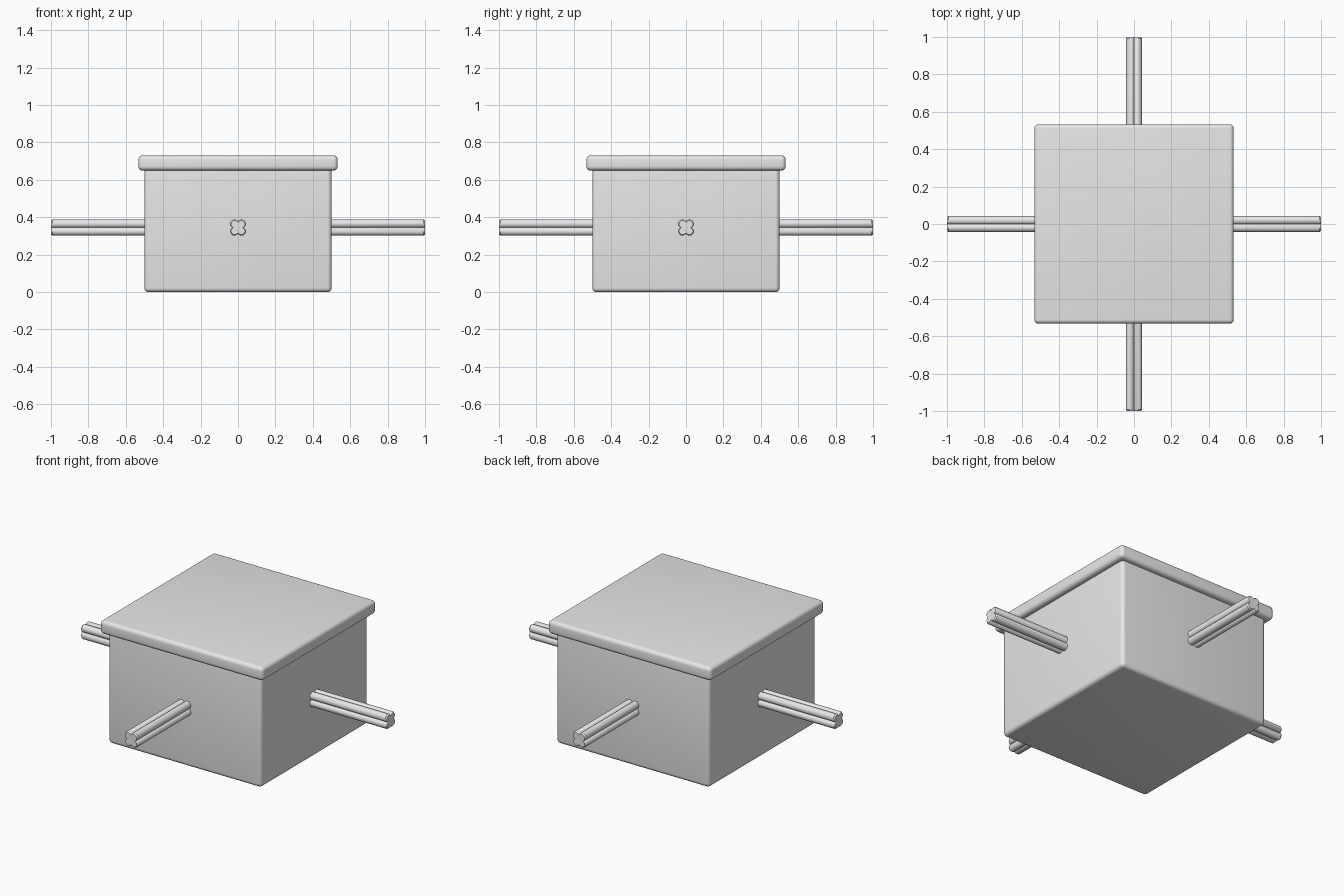
import bpy, bmesh, math
from mathutils import Vector

if "Cube" in bpy.data.objects:
    bpy.data.objects.remove(bpy.data.objects["Cube"])

grey = bpy.data.materials.new("plain_grey")
grey.diffuse_color = (0.8, 0.8, 0.8, 1)
grey.use_nodes = True
grey.node_tree.nodes["Principled BSDF"].inputs["Base Color"].default_value = grey.diffuse_color


def finish(obj, angle):
    obj.data.materials.append(grey)
    bpy.ops.object.select_all(action='DESELECT')
    obj.select_set(True)
    bpy.context.view_layer.objects.active = obj
    bpy.ops.object.shade_smooth_by_angle(angle=math.radians(angle))


def rounded_box(name, half, z0, z1, bevel):
    bpy.ops.mesh.primitive_cube_add(size=1, location=(0, 0, (z0 + z1) / 2))
    obj = bpy.context.object
    obj.name = name
    obj.scale = (2 * half, 2 * half, z1 - z0)
    bpy.ops.object.transform_apply(location=False, rotation=False, scale=True)
    mod = obj.modifiers.new("round_edges", 'BEVEL')
    mod.width = bevel
    mod.segments = 5
    bpy.ops.object.modifier_apply(modifier=mod.name)
    finish(obj, 40)


def lobed_radius(t):
    # outer outline of four overlapping circles around a solid core
    d, best, r = Vector((math.cos(t), math.sin(t))), 0.024, 0.0225
    for sx in (-1, 1):
        for sy in (-1, 1):
            c = Vector((sx * 0.0195, sy * 0.0205))
            b = d.dot(c)
            disc = b * b - c.length_squared + r * r
            if disc >= 0:
                best = max(best, b + math.sqrt(disc))
    return best


def rod(name, angle, z=0.345, n=64):
    bm = bmesh.new()
    rings = []
    # lengthwise stations with slightly chamfered ends
    for x, s in ((-1, 0.88), (-0.993, 1), (0.993, 1), (1, 0.88)):
        ring = []
        for i in range(n):
            t = 2 * math.pi * i / n
            r = lobed_radius(t) * s
            ring.append(bm.verts.new((x, r * math.cos(t), r * math.sin(t))))
        rings.append(ring)
    for a, b in zip(rings, rings[1:]):
        for i in range(n):
            j = (i + 1) % n
            bm.faces.new((a[i], a[j], b[j], b[i]))
    bm.faces.new(rings[0])
    bm.faces.new(rings[-1])
    bmesh.ops.recalc_face_normals(bm, faces=bm.faces)
    mesh = bpy.data.meshes.new(name)
    bm.to_mesh(mesh)
    bm.free()
    obj = bpy.data.objects.new(name, mesh)
    bpy.context.collection.objects.link(obj)
    obj.location.z = z
    obj.rotation_euler.z = angle
    finish(obj, 35)


# square body and overhanging lid
rounded_box("box_body", 0.5, 0.0, 0.68, 0.022)
rounded_box("box_lid", 0.533, 0.65, 0.73, 0.022)

# two lobed rods crossing through the body
rod("side_rod", 0)
rod("front_back_rod", math.pi / 2)
